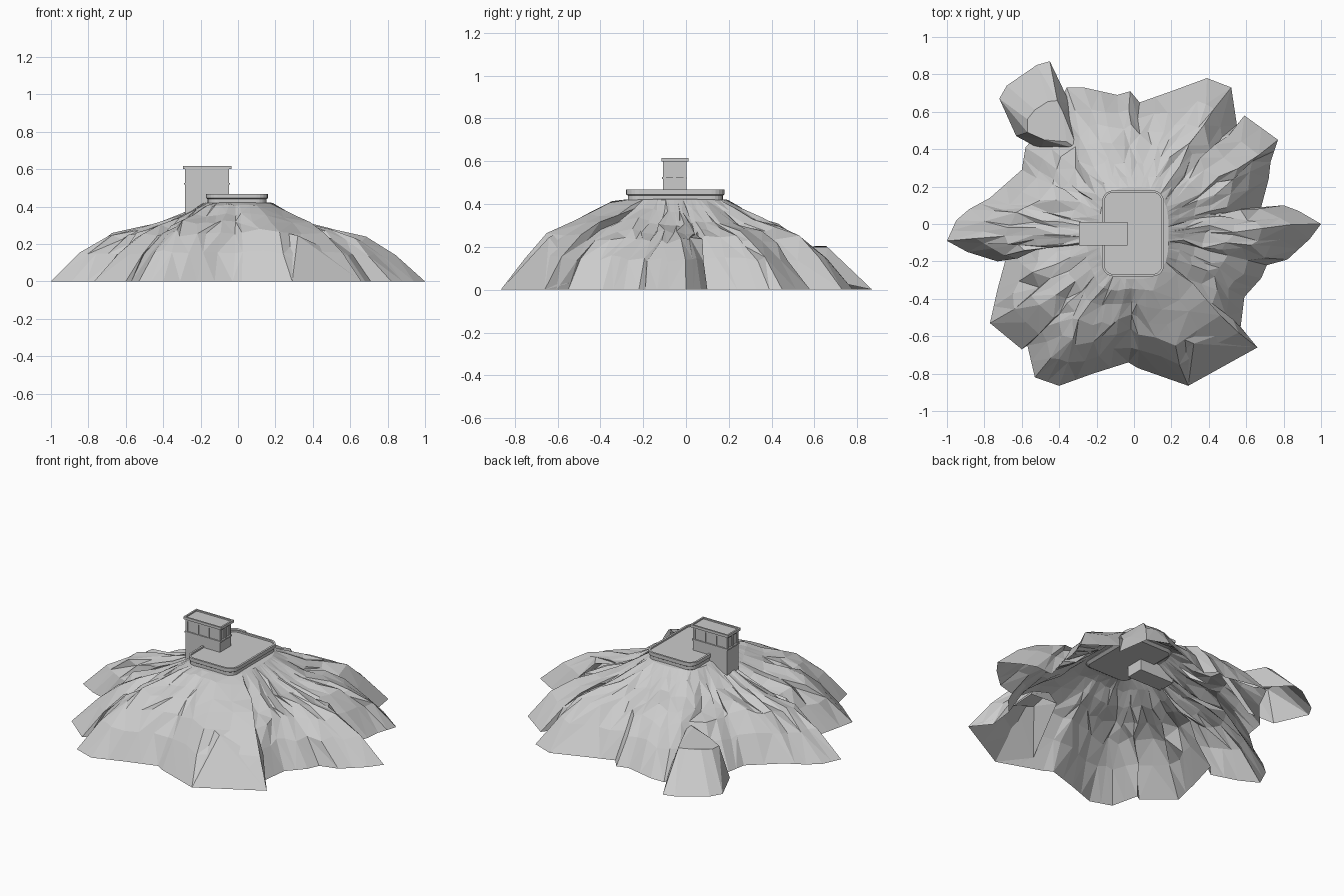
import bpy, bmesh, math, random
from mathutils import Vector

if "Cube" in bpy.data.objects:
    bpy.data.objects.remove(bpy.data.objects["Cube"])

random.seed(4)


def make(name, verts, faces):
    me = bpy.data.meshes.new(name)
    me.from_pydata([tuple(v) for v in verts], [], faces)
    bm = bmesh.new()
    bm.from_mesh(me)
    bmesh.ops.recalc_face_normals(bm, faces=bm.faces)
    bm.to_mesh(me)
    bm.free()
    ob = bpy.data.objects.new(name, me)
    bpy.context.collection.objects.link(ob)
    return ob


def loft(name, rings, top=False, bottom=False, facet=False):
    """Join closed rings of equal length; optionally cap and triangulate."""
    n = len(rings[0])
    faces = []
    for k in range(len(rings) - 1):
        for i in range(n):
            j = (i + 1) % n
            a, b, c, d = k * n + i, k * n + j, (k + 1) * n + j, (k + 1) * n + i
            if not facet:
                faces.append((a, b, c, d))
            elif random.random() < 0.5:
                faces += [(a, b, c), (a, c, d)]
            else:
                faces += [(a, b, d), (b, c, d)]
    if bottom:
        faces.append(tuple(range(n)))
    if top:
        faces.append(tuple(range((len(rings) - 1) * n, len(rings) * n)))
    return make(name, [v for r in rings for v in r], faces)


def rounded(x0, x1, y0, y1, r, z, inset=0.0, seg=5):
    x0, x1, y0, y1 = x0 + inset, x1 - inset, y0 + inset, y1 - inset
    r = max(r - inset, 0.001)
    pts = []
    for q, (cx, cy) in enumerate([(x1 - r, y1 - r), (x0 + r, y1 - r), (x0 + r, y0 + r), (x1 - r, y0 + r)]):
        for s in range(seg + 1):
            a = math.pi / 2 * (q + s / seg)
            pts.append((cx + r * math.cos(a), cy + r * math.sin(a), z))
    return pts


def box(name, x0, x1, y0, y1, z0, z1):
    ring = lambda z: [(x0, y0, z), (x1, y0, z), (x1, y1, z), (x0, y1, z)]
    return loft(name, [ring(z0), ring(z1)], True, True)


# Mountain: shoreline outline lofted up to a summit tucked under the platform
outline = [(1, 0), (.88, .07), (.8, .1), (.68, .09), (.72, .24), (.73, .33), (.77, .45), (.59, .58),
           (.55, .53), (.52, .73), (.39, .78), (.2, .71), (.03, .65), (-.02, .71), (-.09, .69),
           (-.27, .73), (-.36, .73), (-.44, .57), (-.58, .41), (-.6, .29), (-.77, .14), (-.88, .08),
           (-.95, .02), (-1, -.09), (-.89, -.15), (-.73, -.2), (-.67, -.13), (-.73, -.35), (-.77, -.53), (-.6, -.67),
           (-.57, -.65), (-.53, -.82), (-.4, -.865), (-.22, -.8), (-.03, -.74), (.02, -.77), (.29, -.865),
           (.66, -.66), (.57, -.55), (.59, -.39), (.68, -.29), (.71, -.22), (.82, -.19), (.94, -.08)]
base = []
for i, p in enumerate(outline):
    q = outline[(i + 1) % len(outline)]
    base.append(Vector(p))
    if (Vector(q) - Vector(p)).length > 0.12:
        base.append((Vector(p) + Vector(q)) / 2)

profile = [(1, 0), (.8, .145), (.62, .238), (.45, .285), (.28, .325), (.12, .379), (0, .42), (-.1, .425)]
wobble = [random.uniform(-1, 1) for _ in base]
rings = []
for t, z in profile:
    ring = []
    for i, p in enumerate(base):
        a = math.atan2(p.y + .05, p.x)
        c, s = math.cos(a), math.sin(a)
        rad = ((abs(c) / .185) ** 3 + (abs(s) / .245) ** 3) ** (-1 / 3)
        inner = Vector((rad * c, rad * s - .05))
        if t < 0:
            v = Vector((inner.x * .72, (inner.y + .05) * .78 - .05))
            ring.append((v.x, v.y, z))
            continue
        amp = math.sin(math.pi * t)
        v = inner.lerp(p, t)
        side = Vector((-s, c)) * random.uniform(-.024, .024) * amp
        v += side + Vector((c, s)) * random.uniform(-.02, .02) * amp
        dz = (.018 * wobble[i] + random.uniform(-.012, .012)) * amp
        # front flank bulges, the long side ridges sag near the summit
        dz += .038 * max(0, -s) ** 2 * math.sin(math.pi * t ** .55)
        dz -= .015 * c * c * math.sin(math.pi * t ** .6) * (t < .5)
        ring.append((v.x, v.y, z + dz))
    rings.append(ring)
loft("mountain", rings, facet=True)

# Rock outcrop at the back left: a slab leaning out from a crest
loft("back_outcrop", [
    [(-.45, .87, 0), (-.52, .85, 0), (-.68, .74, 0), (-.72, .67, 0), (-.63, .47, 0), (-.5, .40, .05),
     (-.3, .40, .22), (-.34, .64, .05)],
    [(-.41, .66, .2), (-.46, .655, .205), (-.53, .61, .205), (-.57, .56, .195), (-.57, .49, .19),
     (-.48, .45, .2), (-.36, .44, .23), (-.38, .6, .2)]], top=True, facet=True)

# Rock spur at the front right
loft("front_spur", [
    [(.29, -.865, 0), (.66, -.66, 0), (.57, -.55, .03), (.4, -.42, .2), (.18, -.46, .24), (.1, -.76, .05)],
    [(.32, -.64, .245), (.46, -.59, .18), (.45, -.52, .2), (.34, -.48, .27), (.22, -.48, .305), (.23, -.6, .265)]],
    top=True, facet=True)

# Landing platform with flared underside, raised rim and sunken deck
pad = (-.17, .16, -.28, .18, .06)
loft("platform", [rounded(*pad, z, inset) for z, inset in
                  [(.408, .025), (.42, .008), (.44, .008), (.445, 0), (.467, 0), (.467, .012), (.457, .012)]],
     True, True)

# Lookout hut: walls, sill, shallow glazing, posts and roof
X0, X1, Y0, Y1 = -.284, -.048, -.108, .002
box("hut_walls", X0, X1, Y0, Y1, .34, .52)
box("window_sill", X0 - .005, X1 + .005, Y0 - .003, Y1 + .003, .517, .526)
box("hut_glazing", X0 + .005, X1 - .005, Y0 + .005, Y1 - .005, .52, .60)
W = .014
for i in range(4):
    x = X0 + (X1 - X0 - W) * i / 3
    for y in (Y0, Y1 - W):
        box("window_post", x, x + W, y, y + W, .52, .60)
for x in (X0, X1 - W):
    y = (Y0 + Y1 - W) / 2
    box("window_post", x, x + W, y, y + W, .52, .60)
box("window_header", X0, X1, Y0, Y1, .588, .602)


def rect(z, d):
    return [(-.294 + d, -.115 + d, z), (-.036 - d, -.115 + d, z), (-.036 - d, .011 - d, z), (-.294 + d, .011 - d, z)]


loft("hut_roof", [rect(.600, 0), rect(.616, 0), rect(.616, .01), rect(.608, .01)], True, True)
